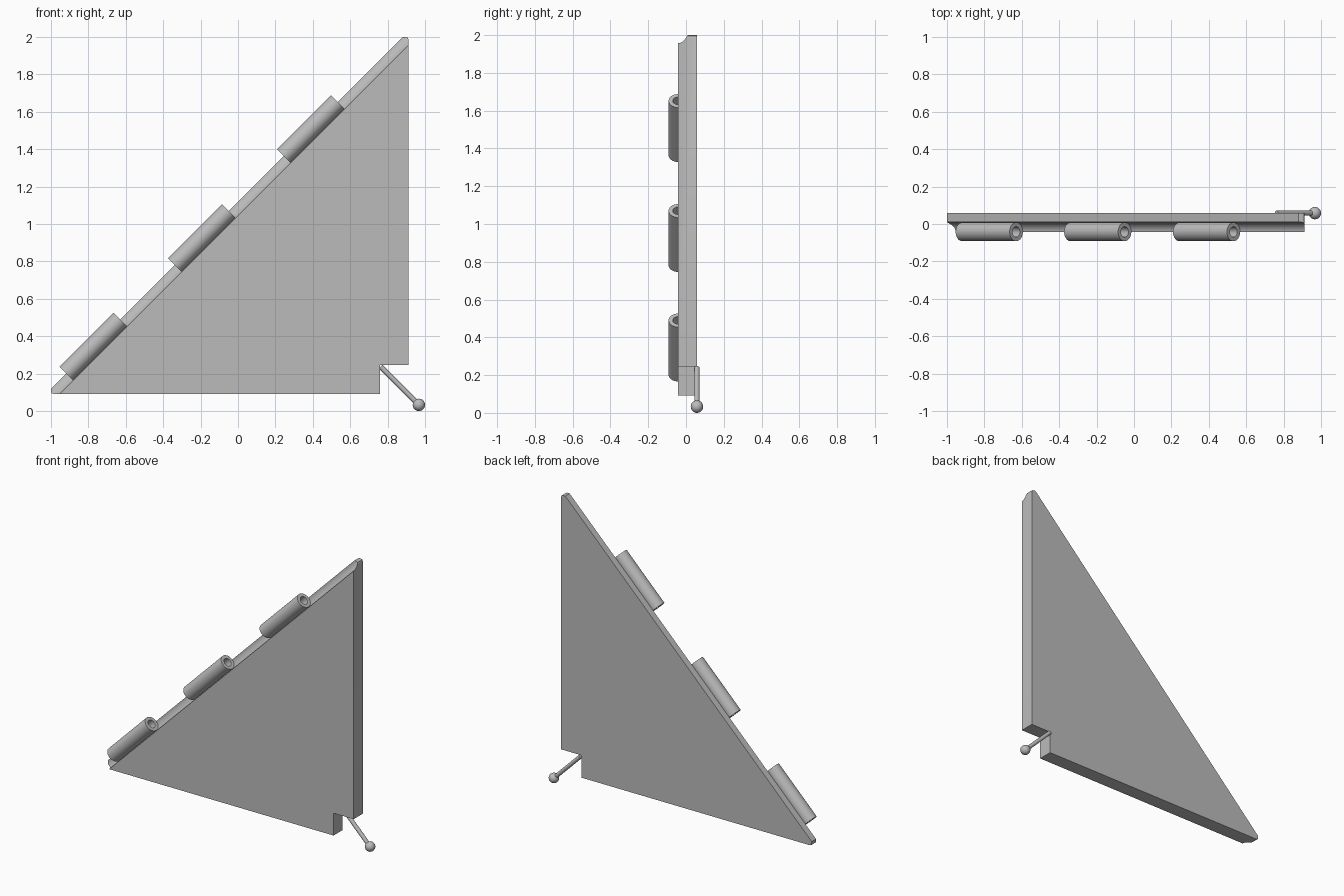
import bpy, bmesh, math
from mathutils import Matrix, Vector

cube = bpy.data.objects.get("Cube")
if cube:
    bpy.data.objects.remove(cube, do_unlink=True)

grey = bpy.data.materials.new("plain grey")
grey.use_nodes = True
colour = (0.5, 0.5, 0.5, 1)
grey.diffuse_color = colour
grey.node_tree.nodes["Principled BSDF"].inputs["Base Color"].default_value = colour

FRONT, BACK = -0.042, 0.058      # panel faces
RISE = 1.12                      # hinge axis follows z = x + RISE
SLOPE = Matrix.Rotation(math.radians(45), 4, 'Y')


def finish(name, bm, smooth=True):
    bmesh.ops.recalc_face_normals(bm, faces=bm.faces[:])
    mesh = bpy.data.meshes.new(name)
    bm.to_mesh(mesh)
    bm.free()
    mesh.materials.append(grey)
    ob = bpy.data.objects.new(name, mesh)
    bpy.context.collection.objects.link(ob)
    if smooth:
        smooth_sharp(ob)
    return ob


def smooth_sharp(ob):
    bpy.ops.object.select_all(action='DESELECT')
    ob.select_set(True)
    bpy.context.view_layer.objects.active = ob
    bpy.ops.object.shade_smooth_by_angle(angle=math.radians(30))


def rod(name, centre, radius, length, turn, sides=32, smooth=True):
    bm = bmesh.new()
    bmesh.ops.create_cone(bm, cap_ends=True, segments=sides, radius1=radius,
                          radius2=radius, depth=length,
                          matrix=Matrix.Translation(centre) @ turn)
    return finish(name, bm, smooth)


def tube(name, centre, outer, inner, length):
    bm = bmesh.new()
    h = length / 2
    ring = [bm.verts.new((r, 0, z)) for r, z in
            ((inner, -h), (outer, -h), (outer, h), (inner, h))]
    edges = [bm.edges.new((ring[i], ring[(i + 1) % 4])) for i in range(4)]
    bmesh.ops.spin(bm, geom=ring + edges, cent=(0, 0, 0), axis=(0, 0, 1),
                   angle=math.tau, steps=48, use_merge=True)
    bmesh.ops.remove_doubles(bm, verts=bm.verts[:], dist=1e-5)
    bm.transform(Matrix.Translation(centre) @ SLOPE)
    return finish(name, bm)


# Triangular panel with a square notch and blunted tips
outline = [(-1, 0.12), (-1, 0.103), (-0.996, 0.095), (-0.985, 0.091),
           (0.758, 0.091), (0.758, 0.245), (0.912, 0.245),
           (0.912, 1.985), (0.908, 1.996), (0.897, 2), (0.88, 2)]
bm = bmesh.new()
face = bm.faces.new([bm.verts.new((x, FRONT, z)) for x, z in outline])
grown = bmesh.ops.extrude_face_region(bm, geom=[face])
bmesh.ops.translate(bm, vec=(0, BACK - FRONT, 0),
                    verts=[v for v in grown["geom"] if isinstance(v, bmesh.types.BMVert)])
panel = finish("triangular_panel", bm, smooth=False)

# Concave hinge groove along the sloping edge
cutter = rod("groove_cutter", (0, FRONT, RISE), 0.053, 4, SLOPE, 64, smooth=False)
cut = panel.modifiers.new("hinge groove", 'BOOLEAN')
cut.operation, cut.solver, cut.object = 'DIFFERENCE', 'EXACT', cutter
bpy.context.view_layer.objects.active = panel
bpy.ops.object.modifier_apply(modifier=cut.name)
bpy.data.objects.remove(cutter, do_unlink=True)
smooth_sharp(panel)

# Three hinge knuckles
for place, x in (("lower", -0.774), ("middle", -0.194), ("upper", 0.388)):
    tube(place + "_hinge_knuckle", (x, FRONT, x + RISE), 0.05, 0.028, 0.408)

# Handle pin with a ball at its end
start, end = Vector((0.762, BACK, 0.238)), Vector((0.967, BACK, 0.033))
rod("handle_pin", (start + end) / 2, 0.0135, (end - start).length,
    Matrix.Rotation(math.radians(135), 4, 'Y'))
bm = bmesh.new()
bmesh.ops.create_uvsphere(bm, u_segments=32, v_segments=16, radius=0.033,
                          matrix=Matrix.Translation(end))
finish("handle_ball", bm)
